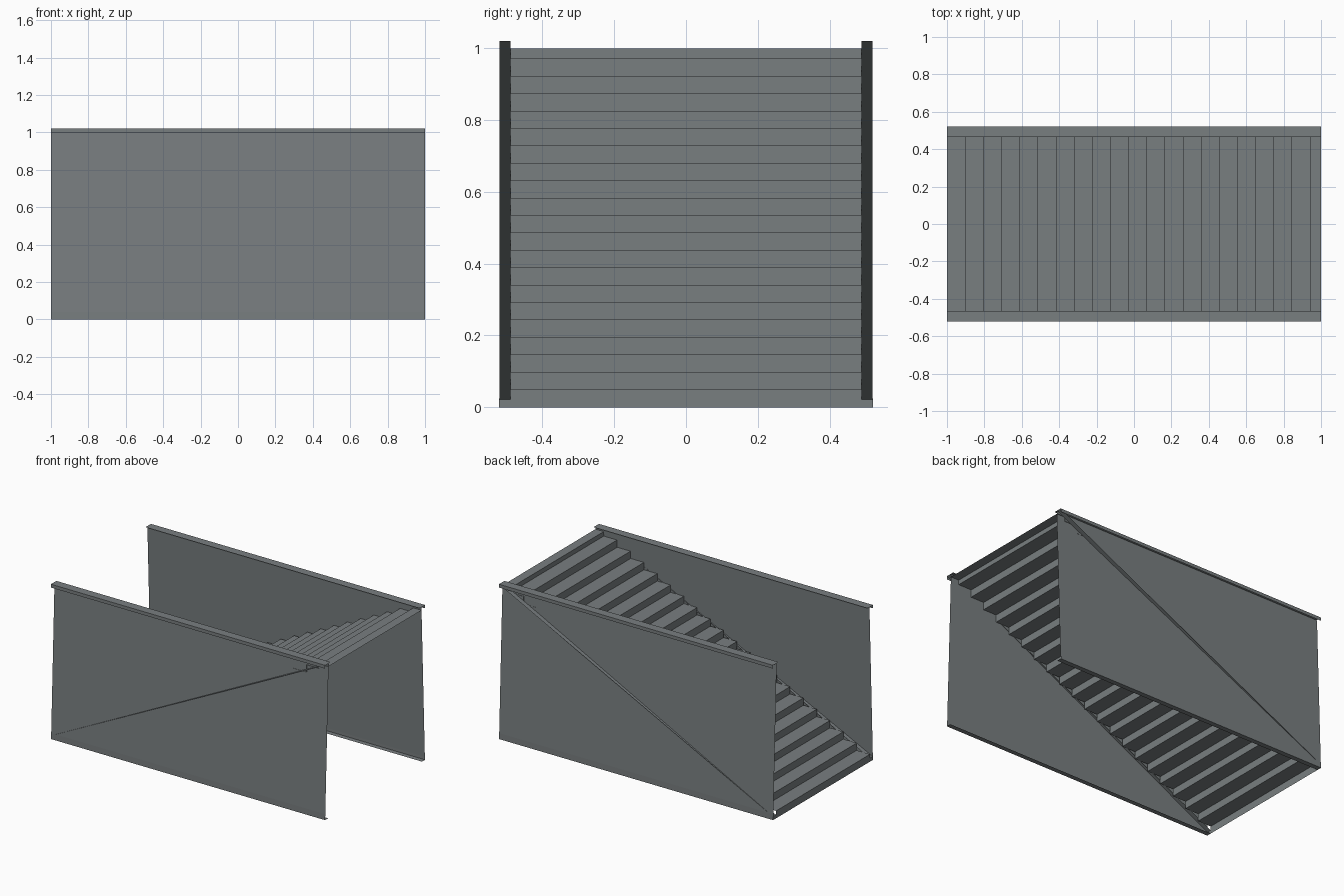
import bpy

if "Cube" in bpy.data.objects:
    bpy.data.objects.remove(bpy.data.objects["Cube"])

# One flat grey for the whole metal staircase
grey = bpy.data.materials.new("steel grey")
grey.diffuse_color = (0.19, 0.21, 0.216, 1)
grey.use_nodes = True
grey.node_tree.nodes["Principled BSDF"].inputs["Base Color"].default_value = grey.diffuse_color


def sheet(name, verts, faces):
    """Thin sheet-metal part made from a few corner points."""
    me = bpy.data.meshes.new(name)
    me.from_pydata(verts, [], faces)
    me.materials.append(grey)
    ob = bpy.data.objects.new(name, me)
    bpy.context.collection.objects.link(ob)
    return ob


def strip(name, path, a, b):
    """Sweep a (x, z) path across y from a to b."""
    verts = [(x, y, z) for x, z in path for y in (a, b)]
    faces = [(2 * i, 2 * i + 2, 2 * i + 3, 2 * i + 1)
             for i in range(len(path) - 1)]
    return sheet(name, verts, faces)


def rail(name, profile):
    """Sweep a (y, z) profile along the full length in x."""
    verts = [(x, y, z) for y, z in profile for x in (-1, 1)]
    faces = [(2 * i, 2 * i + 1, 2 * i + 3, 2 * i + 2)
             for i in range(len(profile) - 1)]
    return sheet(name, verts, faces)


# Zigzag of treads and risers, last step cut short at the top
RUN, RISE = 0.097, 0.0485
path = [(-1, 0)]
for i in range(21):
    z = min((i + 1) * RISE, 1.0)
    path += [(-1 + i * RUN, z), (min(-1 + (i + 1) * RUN, 1), z)]
strip("steps", path, -0.489, 0.489).data.flip_normals()

for side, s in (("front", -1), ("back", 1)):
    # Side wall, leaning slightly outward at its foot
    parts = [rail(side + "_wall", [(s * 0.519, 0.02), (s * 0.484, 1.018)])]
    # Sloping stringer plate
    parts.append(strip(side + "_stringer", [(-1, 0.022), (1, 1.02)],
                       s * 0.489, s * 0.52))
    # Top rail: flat cap with an outer lip
    parts.append(rail(side + "_top_rail",
                      [(s * 0.464, 1.021), (s * 0.521, 1.021), (s * 0.521, 0.999)]))
    # Bottom rail: floor plate with an outer lip
    parts.append(rail(side + "_bottom_rail",
                      [(s * 0.489, 0.0), (s * 0.521, 0.0), (s * 0.521, 0.04)]))
    # Small caps closing the low end of the bottom rail
    parts.append(sheet(side + "_rail_cap",
                       [(-1, s * 0.489, 0), (-1, s * 0.521, 0),
                        (-1, s * 0.521, 0.024), (-1, s * 0.489, 0.024)],
                       [(0, 1, 2, 3)]))
    # Face each sheet outward or upward
    for ob in parts:
        n = ob.data.polygons[0].normal
        want = -1 if "bottom" in ob.name else 1
        if "wall" in ob.name:
            wrong = n.y * s < 0
        elif "cap" in ob.name:
            wrong = n.x > 0
        else:
            wrong = n.z * want < 0
        if wrong:
            ob.data.flip_normals()
